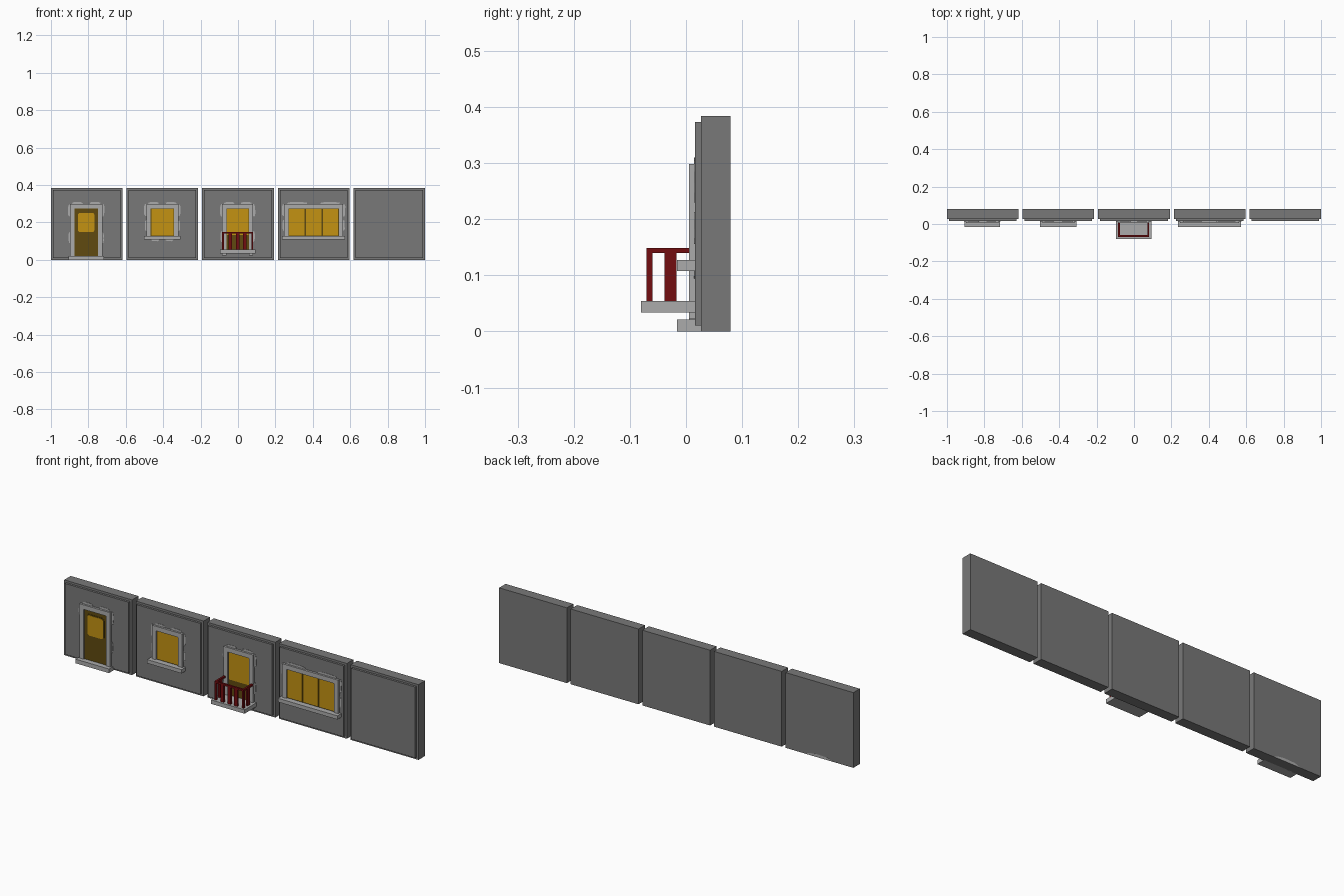
import bpy, bmesh, math, random
from mathutils import Vector

random.seed(4)
if "Cube" in bpy.data.objects:
    bpy.data.objects.remove(bpy.data.objects["Cube"], do_unlink=True)


def material(name, rgb):
    m = bpy.data.materials.new(name)
    m.use_nodes = True
    m.diffuse_color = (*rgb, 1)
    bsdf = m.node_tree.nodes["Principled BSDF"]
    bsdf.inputs["Base Color"].default_value = (*rgb, 1)
    bsdf.inputs["Roughness"].default_value = 0.8
    return m


WALL = material("wall grey", (0.19, 0.19, 0.19))
TRIM = material("trim light grey", (0.41, 0.41, 0.41))
GLASS = material("amber glass", (0.55, 0.29, 0.006))
DOOR = material("dark brown", (0.115, 0.068, 0.005))
RED = material("dark red", (0.17, 0.004, 0.005))


def finish(name, bm, mat):
    bmesh.ops.recalc_face_normals(bm, faces=bm.faces)
    me = bpy.data.meshes.new(name)
    bm.to_mesh(me)
    bm.free()
    me.materials.append(mat)
    ob = bpy.data.objects.new(name, me)
    bpy.context.collection.objects.link(ob)
    return ob


def boxes(name, mat, *spans):
    """One object from boxes given as (x0, x1, y0, y1, z0, z1)."""
    bm = bmesh.new()
    for x0, x1, y0, y1, z0, z1 in spans:
        vs = bmesh.ops.create_cube(bm, size=1)["verts"]
        for v in vs:
            v.co = Vector(((x0 + x1) / 2 + v.co.x * (x1 - x0),
                           (y0 + y1) / 2 + v.co.y * (y1 - y0),
                           (z0 + z1) / 2 + v.co.z * (z1 - z0)))
    return finish(name, bm, mat)


def plate(name, mat, outline, y0, y1):
    """Flat plate with an (x, z) outline, extruded in depth."""
    bm = bmesh.new()
    face = bm.faces.new([bm.verts.new((x, y0, z)) for x, z in outline])
    ext = bmesh.ops.extrude_face_region(bm, geom=[face])["geom"]
    bmesh.ops.translate(bm, vec=(0, y1 - y0, 0),
                        verts=[g for g in ext if isinstance(g, bmesh.types.BMVert)])
    return finish(name, bm, mat)


def rounded_rect(x0, x1, z0, z1, r, n=4):
    pts = []
    for cx, cz, a0 in ((x1 - r, z1 - r, 0), (x0 + r, z1 - r, 90),
                       (x0 + r, z0 + r, 180), (x1 - r, z0 + r, 270)):
        for i in range(n):
            a = math.radians(a0 + 90 * i / (n - 1))
            pts.append((cx + r * math.cos(a), cz + r * math.sin(a)))
    return pts


def rough_patch(name, x, z, w, h):
    """Irregular worn plaster patch lying on the wall face."""
    pts = []
    for i in range(12):
        a = math.tau * i / 12
        k = random.uniform(0.85, 1.0)
        c, s = math.cos(a), math.sin(a)
        f = k / max(abs(c), abs(s))
        pts.append((x + w / 2 * c * f, z + h / 2 * s * f))
    plate(name, TRIM, pts, 0.0145, 0.018)


def frame(name, cx, half, z0, z1, w=0.023):
    """Two jambs and a lintel around an opening."""
    y0, y1 = 0.005, 0.018
    boxes(name, TRIM,
          (cx - half, cx - half + w, y0, y1, z0, z1 - w),
          (cx + half - w, cx + half, y0, y1, z0, z1 - w),
          (cx - half, cx + half, y0, y1, z1 - w, z1))


def worn_edges(name, cx, half, z0, z1, below):
    for side in (-1, 1):
        x = cx + side * half
        rough_patch(name + "_upper_plaster", x, z1 - 0.035, 0.024, 0.07)
        rough_patch(name + "_side_plaster", x, z0 + (z1 - z0) * 0.35, 0.018, 0.06)
        rough_patch(name + "_top_plaster", cx + side * half * 0.55, z1, half * 0.7, 0.02)
        if below:
            rough_patch(name + "_lower_plaster", cx + side * half * 0.45,
                        below, half * 0.5, 0.022)


def glazing(name, cx, half, z0, z1, panes):
    """Dark backing with amber panes on it."""
    boxes(name + "_sash", DOOR, (cx - half, cx + half, 0.0125, 0.018, z0, z1))
    b, step = 0.004, 2 * half / panes
    boxes(name + "_glass", GLASS,
          *[(cx - half + i * step + b, cx - half + (i + 1) * step - b,
             0.0105, 0.014, z0 + b, z1 - b) for i in range(panes)])


# Five wall panels, each with a raised front face
PITCH, HW = 0.4043, 0.1915
centres = [(i - 2) * PITCH for i in range(5)]
for c, kind in zip(centres, ("door", "window", "balcony", "wide_window", "plain")):
    boxes(kind + "_wall", WALL, (c - HW, c + HW, 0.027, 0.079, 0, 0.384))
    e = HW - 0.011
    boxes(kind + "_wall_face", WALL, (c - e, c + e, 0.016, 0.03, 0.011, 0.373))

# Door panel
c = centres[0] - 0.003
frame("door_frame", c, 0.086, 0.02, 0.298)
worn_edges("door", c, 0.086, 0.02, 0.3, None)
boxes("door_leaf", DOOR, (c - 0.064, c + 0.064, 0.011, 0.018, 0.02, 0.276))
plate("door_glass_border", DOOR, rounded_rect(c - 0.049, c + 0.049, 0.143, 0.256, 0.014),
      0.0095, 0.012)
plate("door_glass", GLASS, rounded_rect(c - 0.044, c + 0.044, 0.148, 0.251, 0.012),
      0.008, 0.011)
boxes("door_step", TRIM, (c - 0.094, c + 0.094, -0.016, 0.03, 0, 0.021))
plate("door_step_back", TRIM,
      [(c - 0.075, 0), (c + 0.085, 0), (c + 0.06, 0.01), (c + 0.02, 0.015),
       (c - 0.04, 0.013)], 0.078, 0.0795)

# Single window panel
c = centres[1]
frame("window_frame", c, 0.086, 0.12, 0.298)
worn_edges("window", c, 0.086, 0.12, 0.3, 0.11)
glazing("window", c, 0.063, 0.127, 0.276, 1)
boxes("window_sill", TRIM, (c - 0.097, c + 0.097, -0.016, 0.018, 0.108, 0.127))

# Wide window panel
c = centres[3]
frame("wide_window_frame", c, 0.158, 0.12, 0.298)
worn_edges("wide_window", c, 0.158, 0.12, 0.3, None)
glazing("wide_window", c, 0.135, 0.127, 0.276, 3)
boxes("wide_window_sill", TRIM, (c - 0.168, c + 0.168, -0.016, 0.018, 0.108, 0.127))

# Balcony panel
c = centres[2] - 0.002
frame("balcony_frame", c, 0.083, 0.022, 0.298)
worn_edges("balcony", c, 0.083, 0.03, 0.3, None)
boxes("balcony_door", DOOR, (c - 0.061, c + 0.061, 0.0125, 0.018, 0.05, 0.276))
boxes("balcony_glass", GLASS, (c - 0.057, c + 0.057, 0.0105, 0.014, 0.134, 0.272))
boxes("balcony_slab", TRIM, (c - 0.095, c + 0.095, -0.08, 0.018, 0.034, 0.054))

# Balcony railing: top rail, corner posts and flat balusters
r, t = 0.083, 0.01
boxes("balcony_top_rail", RED,
      (c - r, c + r, -0.07, -0.06, 0.14, 0.149),
      (c - r, c - r + t, -0.06, 0.005, 0.14, 0.149),
      (c + r - t, c + r, -0.06, 0.005, 0.14, 0.149))
bars = []
for s in (-1, 1):
    x = c + s * (r - t / 2)
    bars.append((x - t / 2, x + t / 2, -0.07, -0.06, 0.054, 0.14))
    bars.append((x - t / 2, x + t / 2, -0.038, -0.017, 0.054, 0.14))
for i in (-1, 0, 1):
    x = c + i * 0.0385
    bars.append((x - 0.009, x + 0.009, -0.07, -0.06, 0.054, 0.14))
boxes("balcony_balusters", RED, *bars)
